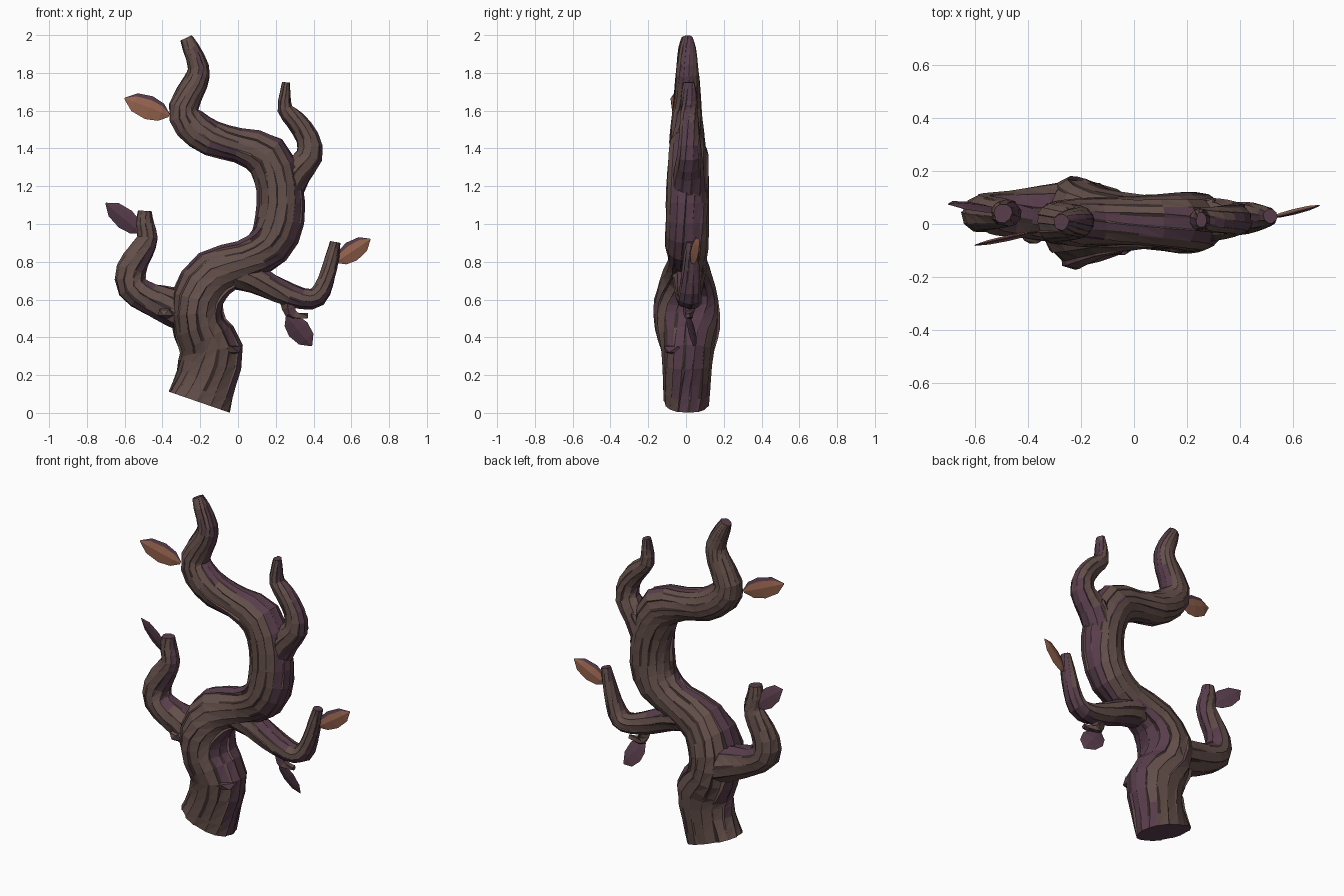
import bpy, bmesh, math, random
from mathutils import Vector

random.seed(7)
cube = bpy.data.objects.get("Cube")
if cube:
    bpy.data.objects.remove(cube)


def material(name, rgb):
    m = bpy.data.materials.new(name)
    m.use_nodes = True
    m.diffuse_color = (*rgb, 1)
    bsdf = m.node_tree.nodes["Principled BSDF"]
    bsdf.inputs["Base Color"].default_value = (*rgb, 1)
    bsdf.inputs["Roughness"].default_value = 0.9
    return m


BROWN, PURPLE, DARK = range(3)
bark = [material("bark_brown", (0.125, 0.078, 0.068)),
        material("bark_purple", (0.097, 0.047, 0.071)),
        material("bark_groove", (0.04, 0.025, 0.022))]
leaf_orange = material("leaf_orange", (0.34, 0.14, 0.085))
leaf_purple = material("leaf_purple", (0.1, 0.048, 0.073))


def finish(name, bm, mats):
    mesh = bpy.data.meshes.new(name)
    bm.to_mesh(mesh)
    bm.free()
    for m in mats:
        mesh.materials.append(m)
    obj = bpy.data.objects.new(name, mesh)
    bpy.context.collection.objects.link(obj)
    return obj


def smooth_path(points, steps):
    """Catmull-Rom through the control points."""
    pts = [Vector(p) for p in points]
    pts = [2 * pts[0] - pts[1]] + pts + [2 * pts[-1] - pts[-2]]
    out = []
    for a, b, c, d in zip(pts, pts[1:], pts[2:], pts[3:]):
        for s in range(steps):
            t = s / steps
            out.append(0.5 * (2 * b + (c - a) * t + (2 * a - 5 * b + 4 * c - d) * t * t
                              + (3 * b - a - 3 * c + d) * t ** 3))
    return out + [pts[-2]]


def bark_tone(face, bias):
    """Purple on the flanks, mostly the left and lower ones; brown elsewhere."""
    n = face.normal
    return PURPLE if abs(n.y) < 0.55 + 0.35 * n.x - 0.15 * n.z + bias else BROWN


def limb(name, points, y_start=0, y_end=0, planks=10, steps=2, twist=1.2):
    """Gnarled tube of bark planks; points are x, z, half width, half depth."""
    path = smooth_path(points, steps)
    last = len(path) - 1
    waves = [(random.uniform(0, 6), random.uniform(0.5, 1.1), random.uniform(-1, 1))
             for _ in range(planks)]
    bm = bmesh.new()
    rings = []
    for i, (x, z, w, d) in enumerate(path):
        t = path[min(i + 1, last)] - path[max(i - 1, 0)]
        t = Vector((t[0], 0, t[1])).normalized()
        side = Vector((t.z, 0, -t.x))
        centre = Vector((x, y_start + (y_end - y_start) * i / last, z))
        ring = []
        for k, (phase, freq, bump) in enumerate(waves):
            gap = 0.04 + 0.24 * max(0, math.sin(phase + i * freq))
            r = 1.01 + 0.045 * bump + 0.045 * math.sin(2 * phase + i * freq * 0.8)
            for part in (gap, 0.96):
                a = math.tau * (k + part) / planks + twist * i / last
                ring.append(bm.verts.new(centre + side * (w * r * math.cos(a))
                                         + Vector((0, d * r * math.sin(a), 0))))
        rings.append(ring)
    count = 2 * planks
    for i, (low, high) in enumerate(zip(rings, rings[1:])):
        for j in range(count):
            n = (j + 1) % count
            face = bm.faces.new((low[j], low[n], high[n], high[j]))
            face.normal_update()
            # Odd columns are the slivers between planks
            phase, freq, bump = waves[(j + 1) // 2 % planks]
            wave = math.sin(phase + i * freq)
            if j % 2 and wave > 0.6:
                face.material_index = DARK
            else:
                face.material_index = bark_tone(face, 0.3 * bump + 0.12 * wave)
    for end in (rings[0][::-1], rings[-1]):
        bm.faces.new(end).material_index = PURPLE
    # Split into the long slanted facets of rough bark
    bmesh.ops.triangulate(bm, faces=[f for f in bm.faces if len(f.verts) == 4],
                          quad_method='FIXED')
    return finish(name, bm, bark)


def knot(name, centre, size):
    bm = bmesh.new()
    bmesh.ops.create_icosphere(bm, subdivisions=1, radius=1)
    for v in bm.verts:
        v.co = Vector(c * s for c, s in zip(v.co, size)) + Vector(centre)
    bm.normal_update()
    for f in bm.faces:
        f.material_index = bark_tone(f, 0)
    return finish(name, bm, bark)


def leaf(name, start, end, width, mat, tilt=0.0):
    """Thin pointed blade with a raised midrib and a darker upper rim."""
    a, b = Vector(start), Vector(end)
    axis = (b - a).normalized()
    across = axis.cross(Vector((0, 1, 0))).normalized()
    if across.z < 0:
        across.negate()
    normal = axis.cross(across)
    side = across * math.cos(tilt) + normal * math.sin(tilt)
    normal = axis.cross(side)
    bm = bmesh.new()
    rows = []
    for t, w in ((0, 0.15), (0.18, 0.75), (0.45, 1), (0.78, 0.78), (1, 0.06)):
        c = a.lerp(b, t)
        # Loop: rim, front strip, front rib, rim, back rib, back strip
        shape = ((1, 0), (0.65, 0.5), (0, 1), (-1, 0), (0, -1), (0.65, -0.5))
        rows.append([bm.verts.new(c + side * (u * w * width) + normal * (h * (w + 0.2) * 0.009))
                     for u, h in shape])
    for low, high in zip(rows, rows[1:]):
        for j in range(6):
            n = (j + 1) % 6
            face = bm.faces.new((low[j], low[n], high[n], high[j]))
            face.material_index = 1 if j in (0, 5) else 0
    bm.faces.new(rows[0])
    bm.faces.new(rows[-1])
    bmesh.ops.recalc_face_normals(bm, faces=bm.faces)
    return finish(name, bm, [mat, leaf_purple])


# Main trunk, winding from the cut base to the tip
limb("trunk", [
    (-.2, .055, .168, .12), (-.16, .18, .155, .125), (-.137, .33, .168, .142),
    (-.2, .45, .14, .17), (-.21, .6, .135, .168), (-.125, .735, .13, .125),
    (.04, .805, .105, .1), (.17, .885, .12, .115), (.225, 1.02, .125, .115),
    (.22, 1.2, .12, .112), (.15, 1.36, .12, .105), (0, 1.415, .09, .09),
    (-.14, 1.45, .095, .09), (-.255, 1.53, .095, .085), (-.288, 1.62, .082, .078),
    (-.225, 1.75, .067, .065), (-.21, 1.83, .056, .055), (-.25, 1.93, .044, .045),
    (-.275, 1.985, .032, .03)], .008, .008, planks=15, twist=2.5)

# Side limbs
limb("right_lower_limb", [
    (-.2, .5, .1, .12), (-.35, .56, .1, .1), (-.47, .605, .085, .085),
    (-.56, .665, .08, .075), (-.565, .76, .075, .065), (-.51, .86, .065, .055),
    (-.48, .93, .054, .05), (-.495, 1, .048, .045), (-.495, 1.07, .035, .035)], .04, .04)
limb("left_lower_limb", [
    (-.04, .75, .09, .09), (.09, .705, .075, .08), (.21, .65, .068, .07),
    (.34, .605, .055, .065), (.42, .615, .052, .06), (.465, .7, .044, .05),
    (.5, .83, .035, .04), (.515, .905, .026, .028)], .01, .03)
limb("left_upper_limb", [
    (.23, 1.11, .085, .09), (.31, 1.27, .08, .08), (.38, 1.36, .072, .065),
    (.37, 1.46, .06, .055), (.305, 1.55, .055, .05), (.25, 1.61, .042, .045),
    (.25, 1.69, .028, .04), (.255, 1.75, .02, .028)], .015, .015)
limb("leaf_twig", [
    (.26, .59, .04, .035), (.28, .53, .035, .03), (.32, .515, .02, .02),
    (.37, .515, .014, .014)], .02, .01, planks=4)

# Knots and folds in the bark
knot("limb_knot", (-.38, -.04, .53), (.05, .04, .035))
knot("trunk_fold", (-.06, -.045, .335), (.09, .085, .035))
knot("collar_knot", (.28, .02, 1.27), (.07, .09, .08))

# Leaves
leaf("right_upper_leaf", (-.365, -.03, 1.575), (-.6, -.08, 1.665), .064, leaf_orange, .1)
leaf("right_lower_leaf", (-.51, .055, .955), (-.7, .075, 1.11), .06, leaf_purple, -.35)
leaf("left_upper_leaf", (.52, .025, .8), (.7, .07, .92), .056, leaf_orange, .2)
leaf("left_lower_leaf", (.26, .02, .515), (.39, .04, .355), .066, leaf_purple, .4)
